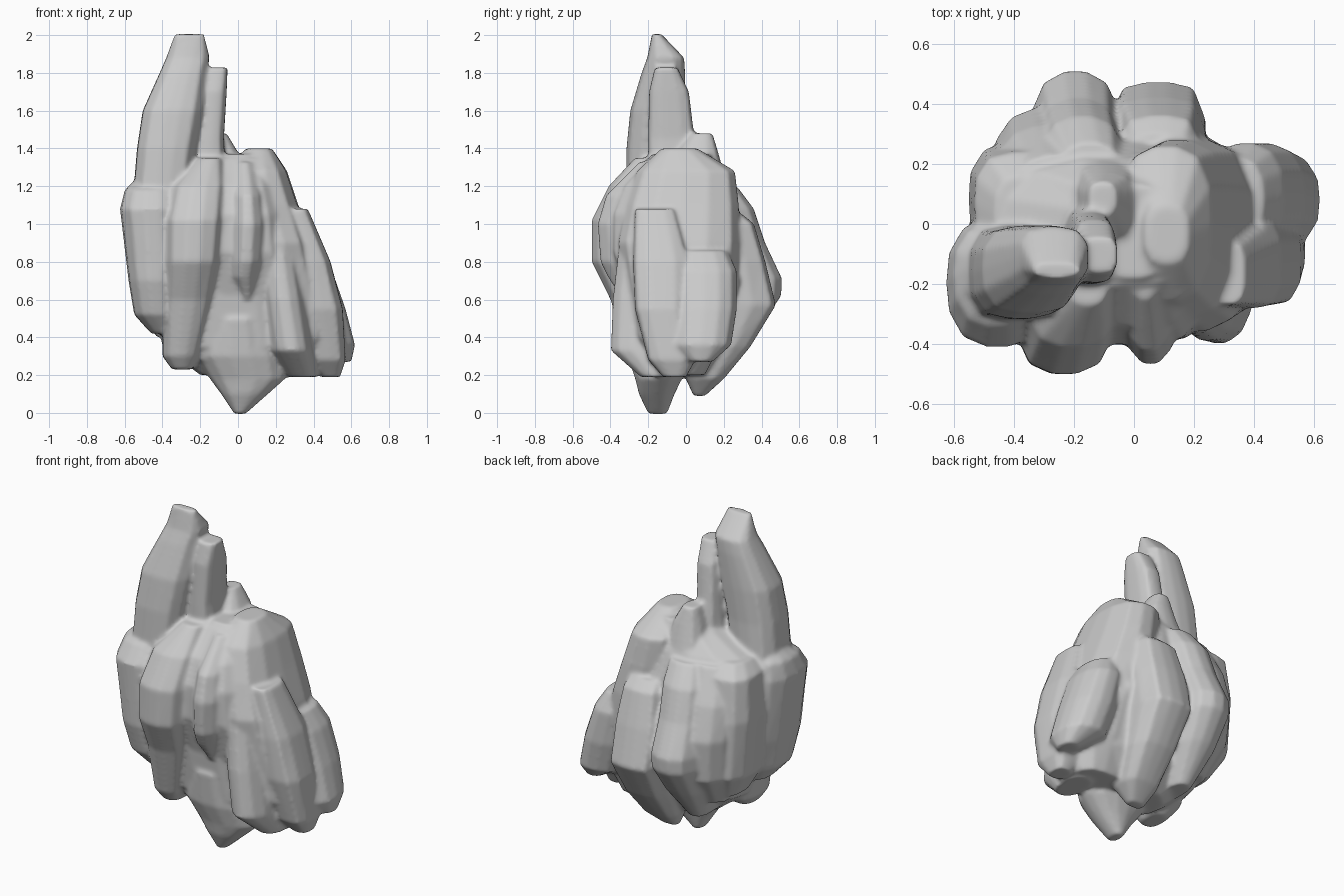
import bpy, bmesh, math

parts = []

def lobe(name, *sections, power=3.2, sides=14):
    """Loft rounded cross-sections given as (z, x_min, x_max, y_min, y_max)."""
    bm = bmesh.new()
    rings = []
    for z, x0, x1, y0, y1 in sections:
        ring = []
        for i in range(sides):
            a = 2 * math.pi * i / sides
            c, s = math.cos(a), math.sin(a)
            r = (abs(c) ** power + abs(s) ** power) ** (-1 / power)
            ring.append(bm.verts.new(((x0 + x1) / 2 + c * r * (x1 - x0) / 2,
                                      (y0 + y1) / 2 + s * r * (y1 - y0) / 2, z)))
        rings.append(ring)
    for low, high in zip(rings, rings[1:]):
        for i in range(sides):
            j = (i + 1) % sides
            bm.faces.new((low[i], low[j], high[j], high[i]))
    bm.faces.new(rings[0][::-1])
    bm.faces.new(rings[-1])
    mesh = bpy.data.meshes.new(name)
    bm.to_mesh(mesh)
    bm.free()
    ob = bpy.data.objects.new(name, mesh)
    bpy.context.collection.objects.link(ob)
    parts.append(ob)

# Central mass
lobe("core", (.2, -.2, .3, -.2, .12), (.35, -.4, .45, -.3, .22), (.7, -.48, .42, -.34, .34),
     (1.05, -.48, .33, -.35, .28), (1.22, -.45, .25, -.28, .22), (1.37, -.15, .15, -.18, .13), power=2.4)
lobe("right_core", (.2, .1, .42, -.15, .1), (.4, 0, .5, -.28, .2), (.65, 0, .45, -.32, .27),
     (.9, 0, .39, -.36, .285), (1.1, -.03, .32, -.32, .28), (1.28, -.05, .26, -.26, .26),
     (1.4, .04, .18, -.13, .06), power=2.8)

# Front lobes
lobe("front_mass", (.28, -.25, .3, -.26, 0), (.6, -.3, .3, -.32, 0), (.85, -.33, .26, -.4, 0),
     (1.05, -.33, .24, -.4, 0), (1.2, -.3, .2, -.34, 0), (1.35, -.2, .14, -.2, 0), power=3.5)
lobe("front_left_lobe", (.23, -.35, -.24, -.26, -.1), (.3, -.4, -.2, -.31, 0), (.6, -.4, -.12, -.4, 0),
     (.8, -.4, -.08, -.5, 0), (1.02, -.4, -.06, -.5, 0), (1.2, -.36, -.05, -.41, 0),
     (1.35, -.22, -.08, -.27, -.05), power=2.8)
lobe("front_middle_lobe", (.6, 0, .1, -.34, 0), (.72, -.07, .14, -.42, 0), (.8, -.07, .16, -.46, 0),
     (1.0, -.06, .17, -.475, 0), (1.15, -.05, .15, -.43, 0), (1.33, -.03, .1, -.25, 0), power=1.8)
lobe("front_right_lobe", (.19, .26, .42, -.24, 0), (.33, .17, .4, -.4, 0), (.6, .13, .36, -.39, 0),
     (.95, .1, .3, -.35, 0), (1.3, .08, .2, -.24, 0), power=2.2)

# Right side lobes
lobe("right_lobe", (.19, .44, .54, -.12, .0), (.28, .36, .57, -.2, .05), (.55, .28, .555, -.27, .02),
     (.8, .26, .49, -.28, .02), (1.08, .25, .37, -.27, -.06), power=4)
lobe("back_right_lobe", (.27, .5, .6, .02, .14), (.36, .34, .62, -.08, .24), (.55, .28, .57, -.08, .27),
     (.75, .24, .5, -.08, .27), (.86, .24, .43, -.05, .22), power=2.5)

# Back lobes
lobe("back_lobe", (.09, 0, .1, .04, .1), (.18, -.04, .18, 0, .2), (.35, -.06, .22, 0, .34),
     (.57, -.08, .24, 0, .475), (.8, -.08, .24, 0, .42), (1.0, -.05, .22, 0, .36),
     (1.05, -.03, .2, 0, .3), power=4)
lobe("back_left_lobe", (.25, -.26, -.14, 0, .22), (.45, -.33, -.07, 0, .39), (.62, -.35, -.04, 0, .505),
     (.71, -.35, -.04, 0, .51), (.9, -.33, -.04, 0, .42), (1.08, -.31, -.03, 0, .36),
     (1.2, -.26, -.03, 0, .27), power=2.6)
lobe("back_left_mass", (.36, -.38, -.15, 0, .22), (.55, -.45, -.1, 0, .37), (.8, -.47, -.1, 0, .39),
     (1.0, -.46, -.1, 0, .33), (1.2, -.4, -.1, 0, .23), power=2.4)

# Left side lobes
lobe("left_back_lobe", (.4, -.43, -.25, -.05, .18), (.55, -.52, -.2, -.1, .27), (.9, -.55, -.2, -.1, .27),
     (1.15, -.53, -.2, -.1, .24), (1.22, -.46, -.25, -.1, .16))
lobe("left_lobe", (.42, -.46, -.3, -.26, -.06), (.52, -.55, -.3, -.34, 0), (.7, -.58, -.3, -.39, .02),
     (1.08, -.625, -.28, -.41, .02), (1.18, -.6, -.3, -.34, 0), (1.23, -.55, -.3, -.25, -.05), power=2.6)

# Bottom tip
lobe("bottom_tip", (-.005, -.02, .04, -.2, -.1), (.1, -.09, .16, -.25, -.06), (.18, -.15, .25, -.27, -.02),
     (.3, -.22, .24, -.31, 0), (.5, -.18, .18, -.33, 0), power=2.3)

# Upright fingers and the small knob behind them
lobe("tall_finger", (1.1, -.56, -.26, -.32, 0), (1.4, -.535, -.22, -.315, -.01),
     (1.6, -.505, -.185, -.295, -.005), (1.8, -.415, -.165, -.235, -.005),
     (1.88, -.38, -.15, -.205, -.01), (2.005, -.335, -.18, -.18, -.13), power=3.2)
lobe("short_finger", (1.2, -.25, -.06, -.2, .06), (1.45, -.22, -.075, -.2, .045),
     (1.7, -.2, -.06, -.195, .015), (1.828, -.18, -.055, -.165, -.045), power=4)
lobe("knob", (1.2, -.22, .03, -.05, .22), (1.38, -.18, 0, -.05, .17), (1.48, -.15, -.06, .03, .14))

# Fuse all lobes into one softened skin
bpy.ops.object.select_all(action='DESELECT')
for ob in parts:
    ob.select_set(True)
bpy.context.view_layer.objects.active = parts[0]
bpy.ops.object.join()
body = bpy.context.view_layer.objects.active
body.name = "lumpy_body"
remesh = body.modifiers.new("fuse", 'REMESH')
remesh.mode = 'VOXEL'
remesh.voxel_size = 0.012
soften = body.modifiers.new("soften", 'SMOOTH')
soften.factor = 0.5
soften.iterations = 6
for name in ("fuse", "soften"):
    bpy.ops.object.modifier_apply(modifier=name)
bpy.ops.object.shade_smooth_by_angle(angle=math.radians(50))
